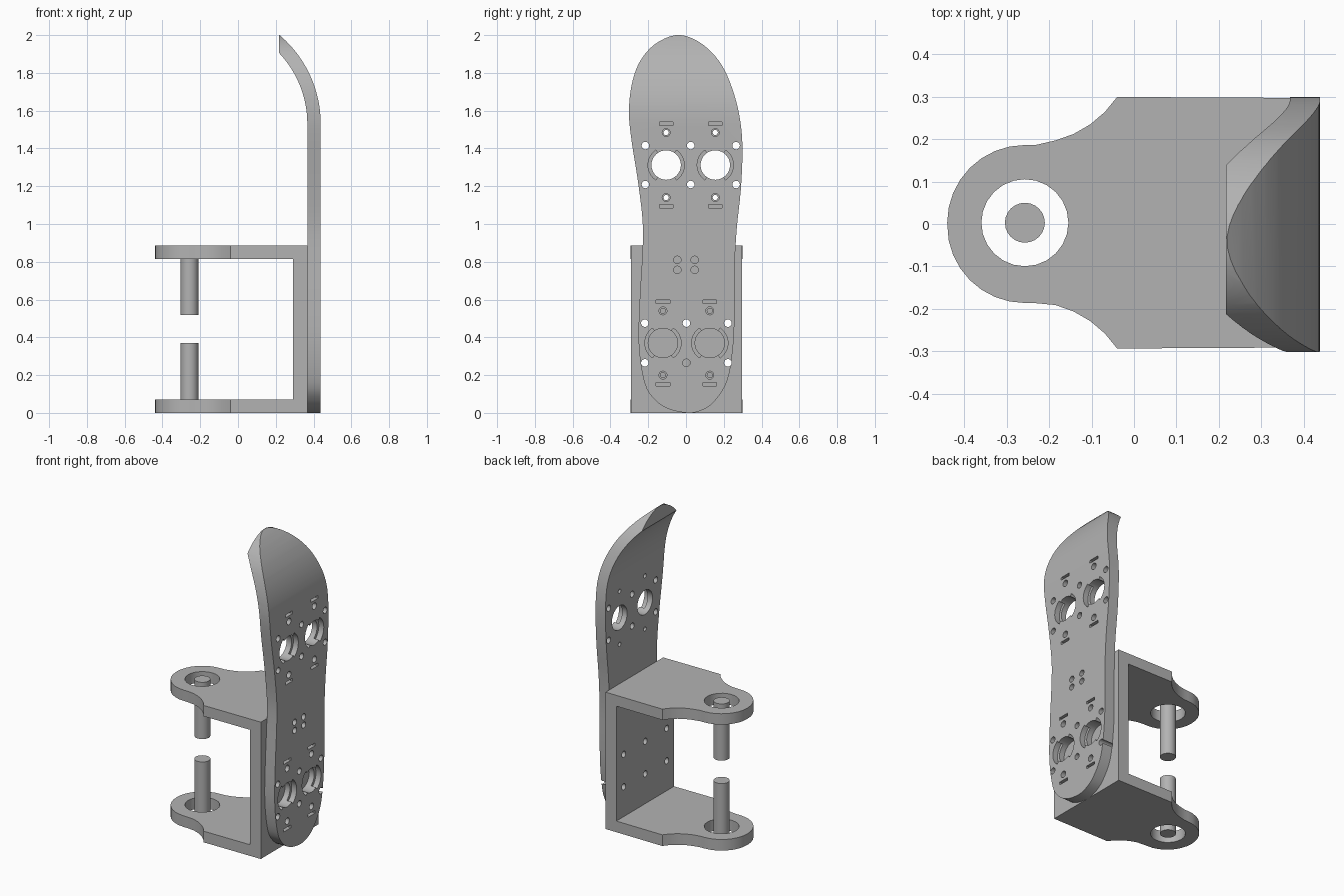
import bpy, bmesh
from math import sin, cos, pi, radians, sqrt
from mathutils import Vector

if "Cube" in bpy.data.objects:
    bpy.data.objects.remove(bpy.data.objects["Cube"])

grey = bpy.data.materials.new("plain grey")
grey.use_nodes = True
COLOUR = (0.45, 0.45, 0.45, 1)
grey.diffuse_color = COLOUR
grey.node_tree.nodes["Principled BSDF"].inputs["Base Color"].default_value = COLOUR

# How a flat outline point (a, b) at depth d is placed for each extrusion axis
PLACE = {"x": lambda a, b, d: (d, a, b),
         "y": lambda a, b, d: (a, d, b),
         "z": lambda a, b, d: (a, b, d)}


def prisms(name, outlines, axis, lo, hi):
    """One object holding every outline extruded from lo to hi along axis."""
    bm = bmesh.new()
    for outline in outlines:
        rings = [[bm.verts.new(PLACE[axis](a, b, d)) for a, b in outline] for d in (lo, hi)]
        for ring in rings:
            bm.faces.new(ring)
        n = len(outline)
        for i in range(n):
            j = (i + 1) % n
            bm.faces.new((rings[0][i], rings[0][j], rings[1][j], rings[1][i]))
    bmesh.ops.recalc_face_normals(bm, faces=bm.faces)
    mesh = bpy.data.meshes.new(name)
    bm.to_mesh(mesh)
    bm.free()
    mesh.materials.append(grey)
    ob = bpy.data.objects.new(name, mesh)
    bpy.context.collection.objects.link(ob)
    return ob


def arc(ca, cb, r, start, end, n):
    angles = [radians(start + (end - start) * i / n) for i in range(n + 1)]
    return [(ca + r * cos(t), cb + r * sin(t)) for t in angles]


def circle(ca, cb, r, n=24):
    return arc(ca, cb, r, 0, 360, n)[:-1]


def rect(ca, cb, w, h):
    return [(ca + s * w / 2, cb + t * h / 2) for s, t in ((-1, -1), (1, -1), (1, 1), (-1, 1))]


def select_only(ob):
    bpy.ops.object.select_all(action="DESELECT")
    ob.select_set(True)
    bpy.context.view_layer.objects.active = ob


def combine(ob, tool, operation="DIFFERENCE"):
    tool.hide_render = True
    mod = ob.modifiers.new("cut", "BOOLEAN")
    mod.object, mod.operation, mod.solver = tool, operation, "EXACT"
    select_only(ob)
    bpy.ops.object.modifier_apply(modifier=mod.name)
    bpy.data.objects.remove(tool)


def finish(ob):
    select_only(ob)
    bpy.ops.object.shade_smooth_by_angle(angle=radians(25))


def smooth_loop(points, steps=4):
    """Closed Catmull-Rom curve through the points."""
    pts, out = [Vector(p) for p in points], []
    n = len(pts)
    for i in range(n):
        p0, p1, p2, p3 = (pts[(i + k) % n] for k in (-1, 0, 1, 2))
        for s in range(steps):
            t = s / steps
            out.append(tuple(0.5 * (2 * p1 + (p2 - p0) * t + (2 * p0 - 5 * p1 + 4 * p2 - p3) * t * t
                                    + (3 * p1 - p0 - 3 * p2 + p3) * t ** 3)))
    return out


BACK, FACE, TOE = 0.367, 0.438, 0.217   # plate back, plate face, toe tip
MID = (BACK + FACE) / 2
HEIGHT = 0.885

# Foot-shaped plate: side outline crossed with a bent thickness profile
outline = smooth_loop([
    (0.01, 0), (-0.09, 0.02), (-0.165, 0.07), (-0.22, 0.16), (-0.25, 0.36), (-0.245, 0.6),
    (-0.23, 0.86), (-0.23, 1.02), (-0.255, 1.23), (-0.288, 1.44), (-0.302, 1.59),
    (-0.288, 1.735), (-0.246, 1.857), (-0.167, 1.95), (-0.055, 2), (0.045, 1.977),
    (0.135, 1.91), (0.204, 1.815), (0.257, 1.68), (0.288, 1.54), (0.299, 1.39), (0.29, 1.18),
    (0.268, 0.97), (0.257, 0.757), (0.257, 0.545), (0.25, 0.36), (0.22, 0.175),
    (0.15, 0.06), (0.08, 0.013)])
foot_plate = prisms("foot_plate", [outline], "x", 0.1, 0.6)


def toe_curve(x, r, n=14):
    rise = sqrt(r * r - (r - x + TOE) ** 2)
    zs = [rise * i / n for i in range(n + 1)]
    return [(x - r + sqrt(r * r - z * z), 1.53 + z) for z in zs]


profile = [(BACK, -0.1), (FACE, -0.1)] + toe_curve(FACE, 0.616) + toe_curve(BACK, 0.546)[::-1]
combine(foot_plate, prisms("bend_cutter", [profile], "y", -0.5, 0.5), "INTERSECT")

# Hole layout, one cluster for the forefoot and one for the heel
ports, bolts, screws, slots = [], [], [], []
clusters = [(0.025, 1.312, 0.13, 0.24, 0.103, 0.172, 0.218),
            (0.002, 0.37, 0.124, 0.22, 0.105, 0.17, 0.218)]
for cy, cz, port_y, bolt_y, bolt_z, screw_z, slot_z in clusters:
    bolts += [(cy + i * bolt_y, cz + k * bolt_z) for i in (-1, 0, 1) for k in (-1, 1)]
    for side in (-1, 1):
        y = cy + side * port_y
        ports.append((y, cz))
        screws += [(y, cz + k * screw_z) for k in (-1, 1)]
        slots += [(y, cz + k * slot_z) for k in (-1, 1)]
arch_holes = [(i * 0.046, z) for i in (-1, 1) for z in (0.757, 0.81)]

through = ([circle(*p, 0.078, 32) for p in ports] + [circle(*p, 0.02, 16) for p in bolts + arch_holes]
           + [circle(*p, 0.014, 12) for p in screws])
combine(foot_plate, prisms("through_cutter", through, "x", 0.3, 0.5))

# Shallow side lobes, screw seats and slots on the outer face
recess = [circle(*p, 0.021, 16) for p in screws] + [rect(*p, 0.073, 0.018) for p in slots]
for y, z in ports:
    for turn in (0, 180):
        recess.append(arc(y, z, 0.096, turn - 55, turn + 55, 12)
                      + arc(y, z, 0.06, turn + 55, turn - 55, 12))
combine(foot_plate, prisms("recess_cutter", recess, "x", MID, 0.5))
finish(foot_plate)

# C-shaped bracket: rounded lug outline, hollowed between the two arms
LUG = (-0.257, 0.003)
half = arc(-0.247, 0.436, 0.25, -34, -86, 5) + arc(*LUG, 0.183, 90, 180, 8)
lug = ([(BACK, 0.294)] + half + [(x, -y) for x, y in half[-2::-1]] + [(BACK, -0.294)])
bracket = prisms("bracket", [[(x, y + 0.003) if x > -0.2 else (x, y) for x, y in lug]], "z", 0, HEIGHT)
combine(bracket, prisms("gap_cutter", [[(-1, 0.072), (0.29, 0.072), (0.29, 0.815), (-1, 0.815)]],
                        "y", -0.5, 0.5))
combine(bracket, prisms("lug_cutter", [circle(*LUG, 0.1025)], "z", -0.1, 1))
combine(bracket, prisms("bolt_cutter", [circle(*p, 0.02, 16) for p in bolts if p[1] < 0.6],
                        "x", 0.2, 0.5))
finish(bracket)

# Two facing pivot pins
for name, lo, hi in (("lower_pin", 0, 0.37), ("upper_pin", 0.518, HEIGHT)):
    finish(prisms(name, [circle(*LUG, 0.047)], "z", lo, hi))
